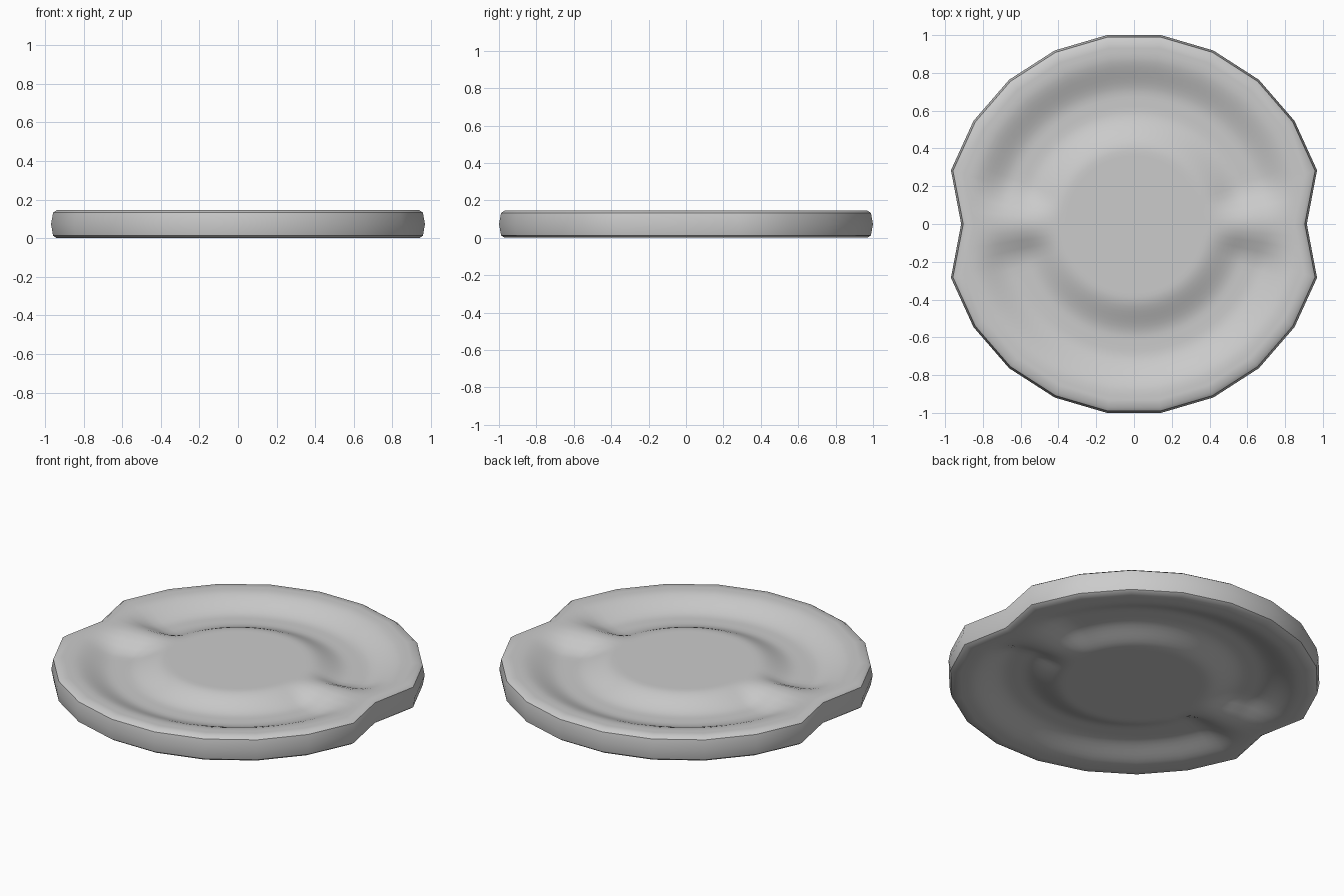
import bpy, bmesh, math

if "Cube" in bpy.data.objects:
    bpy.data.objects.remove(bpy.data.objects["Cube"])

SEG, SUB = 22, 4            # rim sides, relief subdivisions per side
H, DEPTH = 0.145, 0.062     # thickness, channel depth
MID = H / 2


def smooth(a, b, x):
    t = max(0.0, min(1.0, (x - a) / (b - a)))
    return t * t * (3 - 2 * t)


def rim_point(i, inset):
    # 22-sided outline, with the two side corners pulled in as notches
    i %= SEG
    r = 0.915 if i in (0, SEG // 2) else 1.01
    a = 2 * math.pi * i / SEG
    return (r - inset) * math.cos(a), (r - inset) * math.sin(a)


def relief(x, y):
    # ring channel, interrupted by a bridge along the x axis
    r = math.hypot(x, y)
    ang = math.degrees(math.atan2(abs(y), abs(x)))
    ring = smooth(0.385, 0.60, r) * (1 - smooth(0.68, 0.90, r))
    return DEPTH * ring * smooth(1, 19, ang)


bm = bmesh.new()

# Bevelled rim wall
profile = [(0.03, 0.0), (0.011, 0.013), (0.0, MID), (0.011, H - 0.013), (0.03, H)]
rings = []
for inset, z in profile:
    rings.append([bm.verts.new((*rim_point(i, inset), z)) for i in range(SEG)])
for lo, hi in zip(rings, rings[1:]):
    for i in range(SEG):
        j = (i + 1) % SEG
        bm.faces.new((lo[i], lo[j], hi[j], hi[i]))

# Dished top and its mirrored underside
N = SEG * SUB
STEPS = 36
for side, outer in ((1, rings[-1]), (-1, rings[0])):
    prev = None
    for k in range(STEPS):
        f = 0.96 * (1 - k / STEPS)
        ring = []
        for n in range(N):
            i, t = n // SUB, (n % SUB) / SUB
            (x0, y0), (x1, y1) = rim_point(i, 0.03), rim_point(i + 1, 0.03)
            px, py = x0 + (x1 - x0) * t, y0 + (y1 - y0) * t
            a = 2 * math.pi * n / N
            w = smooth(0.6, 0.96, f)     # round inside, faceted at the rim
            x = f * (px * w + 0.97 * math.cos(a) * (1 - w))
            y = f * (py * w + 0.97 * math.sin(a) * (1 - w))
            ring.append(bm.verts.new((x, y, MID + side * (MID - relief(x, y)))))
        if prev is None:
            for i in range(SEG):
                inner = [ring[(i * SUB + s) % N] for s in range(SUB + 1)]
                bm.faces.new([outer[i], outer[(i + 1) % SEG]] + inner[::-1])
        else:
            for n in range(N):
                m = (n + 1) % N
                bm.faces.new((prev[n], prev[m], ring[m], ring[n]))
        prev = ring
    bm.faces.new(prev)

bmesh.ops.recalc_face_normals(bm, faces=bm.faces)
mesh = bpy.data.meshes.new("dished_disc")
bm.to_mesh(mesh)
bm.free()

mat = bpy.data.materials.new("plain grey")
mat.diffuse_color = (0.6, 0.6, 0.6, 1)
mat.use_nodes = True
mat.node_tree.nodes["Principled BSDF"].inputs["Base Color"].default_value = mat.diffuse_color
mesh.materials.append(mat)

disc = bpy.data.objects.new("dished_disc", mesh)
bpy.context.collection.objects.link(disc)
bpy.context.view_layer.objects.active = disc
disc.select_set(True)
bpy.ops.object.shade_smooth_by_angle(angle=math.radians(40))
